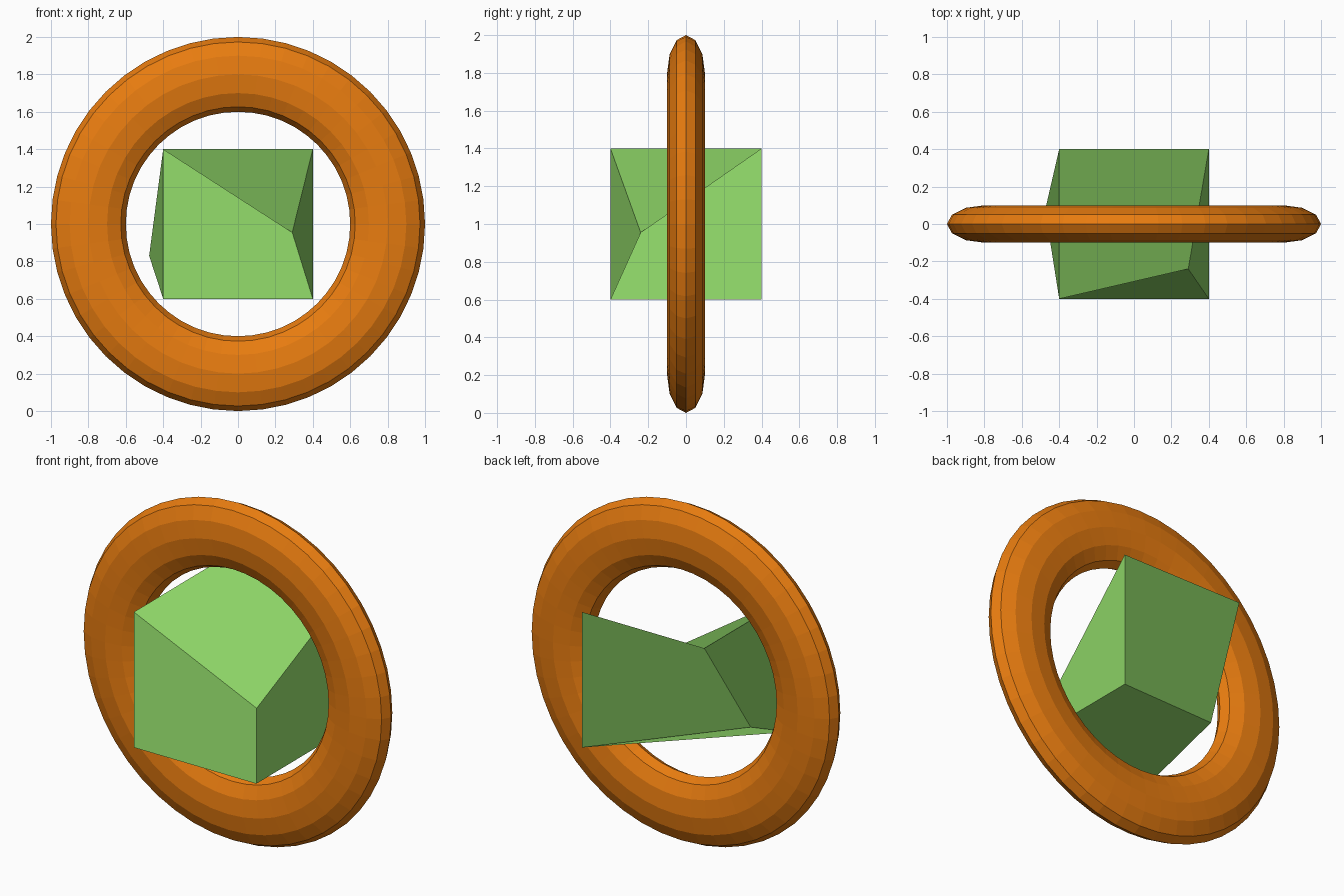
import bpy, bmesh
from math import radians
from mathutils import Matrix, Vector

if "Cube" in bpy.data.objects:
    bpy.data.objects.remove(bpy.data.objects["Cube"])


def paint(obj, name, rgb):
    mat = bpy.data.materials.new(name)
    mat.diffuse_color = (*rgb, 1)
    mat.use_nodes = True
    mat.node_tree.nodes["Principled BSDF"].inputs["Base Color"].default_value = mat.diffuse_color
    obj.data.materials.append(mat)


# Upright ring, flattened along its axis
bpy.ops.mesh.primitive_torus_add(major_radius=0.8, minor_radius=0.2,
                                 major_segments=48, minor_segments=12,
                                 location=(0, 0, 1), rotation=(radians(90), 0, 0))
ring = bpy.context.object
ring.name = "ring"
ring.scale.z = 0.5
paint(ring, "orange", (0.8, 0.2, 0.005))

# Cube in the middle of the ring, with two corners pulled out of place
pulled_corners = [
    ((0.4, -0.4, 0.4), (0.29, -0.24, -0.045)),
    ((-0.4, 0.4, -0.4), (-0.475, 0.075, -0.17)),
]
bm = bmesh.new()
bmesh.ops.create_cube(bm, size=0.8, matrix=Matrix.Rotation(radians(90), 4, 'X'))
for corner, target in pulled_corners:
    vert = min(bm.verts, key=lambda v: (v.co - Vector(corner)).length)
    vert.co = target
mesh = bpy.data.meshes.new("dented_cube")
bm.to_mesh(mesh)
bm.free()
cube = bpy.data.objects.new("dented_cube", mesh)
cube.location.z = 1
bpy.context.collection.objects.link(cube)
paint(cube, "green", (0.28, 0.69, 0.14))
